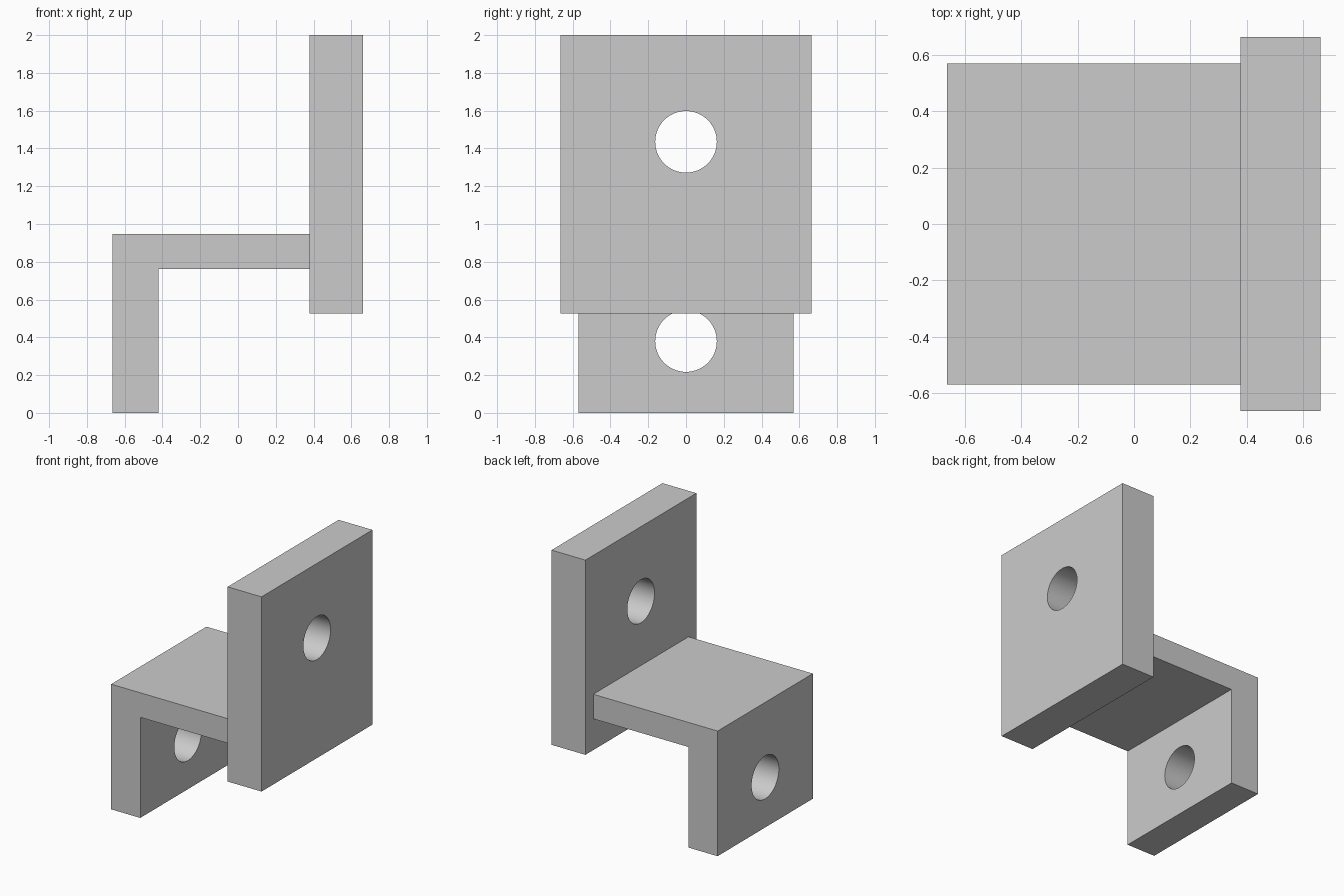
import bpy
import bmesh
import math
from mathutils import Matrix

if "Cube" in bpy.data.objects:
    bpy.data.objects.remove(bpy.data.objects["Cube"], do_unlink=True)

grey = bpy.data.materials.new("plain grey")
grey.use_nodes = True
colour = (0.6, 0.6, 0.6, 1)
grey.diffuse_color = colour
grey.node_tree.nodes["Principled BSDF"].inputs["Base Color"].default_value = colour

HOLE_RADIUS = 0.163


def finish(name, bm):
    bmesh.ops.recalc_face_normals(bm, faces=bm.faces[:])
    mesh = bpy.data.meshes.new(name)
    bm.to_mesh(mesh)
    bm.free()
    mesh.materials.append(grey)
    obj = bpy.data.objects.new(name, mesh)
    bpy.context.collection.objects.link(obj)
    return obj


def extruded_profile(name, points, half_width):
    """Extrude an x-z outline symmetrically along y."""
    bm = bmesh.new()
    face = bm.faces.new([bm.verts.new((x, -half_width, z)) for x, z in points])
    grown = bmesh.ops.extrude_face_region(bm, geom=[face])["geom"]
    verts = [v for v in grown if isinstance(v, bmesh.types.BMVert)]
    bmesh.ops.translate(bm, verts=verts, vec=(0, 2 * half_width, 0))
    return finish(name, bm)


def drill(obj, x, z):
    """Bore a round hole along x, then smooth only its wall."""
    bm = bmesh.new()
    bmesh.ops.create_cone(
        bm, cap_ends=True, segments=64, depth=0.5,
        radius1=HOLE_RADIUS, radius2=HOLE_RADIUS,
        matrix=Matrix.Translation((x, 0, z)) @ Matrix.Rotation(math.pi / 2, 4, "Y"))
    cutter = finish(obj.name + "_hole_cutter", bm)
    mod = obj.modifiers.new("hole", "BOOLEAN")
    mod.operation = "DIFFERENCE"
    mod.solver = "EXACT"
    mod.object = cutter
    bpy.ops.object.select_all(action="DESELECT")
    bpy.context.view_layer.objects.active = obj
    obj.select_set(True)
    bpy.ops.object.modifier_apply(modifier=mod.name)
    bpy.data.objects.remove(cutter, do_unlink=True)
    bpy.ops.object.shade_smooth_by_angle(angle=math.radians(30))


# Bent bracket: horizontal shelf with a downturned leg
bracket = extruded_profile(
    "bracket",
    [(-0.664, 0), (-0.42, 0), (-0.42, 0.762), (0.378, 0.762),
     (0.378, 0.948), (-0.664, 0.948)],
    0.57)
drill(bracket, -0.54, 0.38)

# Thick upright plate at the end of the shelf
plate = extruded_profile(
    "upright_plate",
    [(0.378, 0.525), (0.662, 0.525), (0.662, 2), (0.378, 2)],
    0.664)
drill(plate, 0.52, 1.435)
